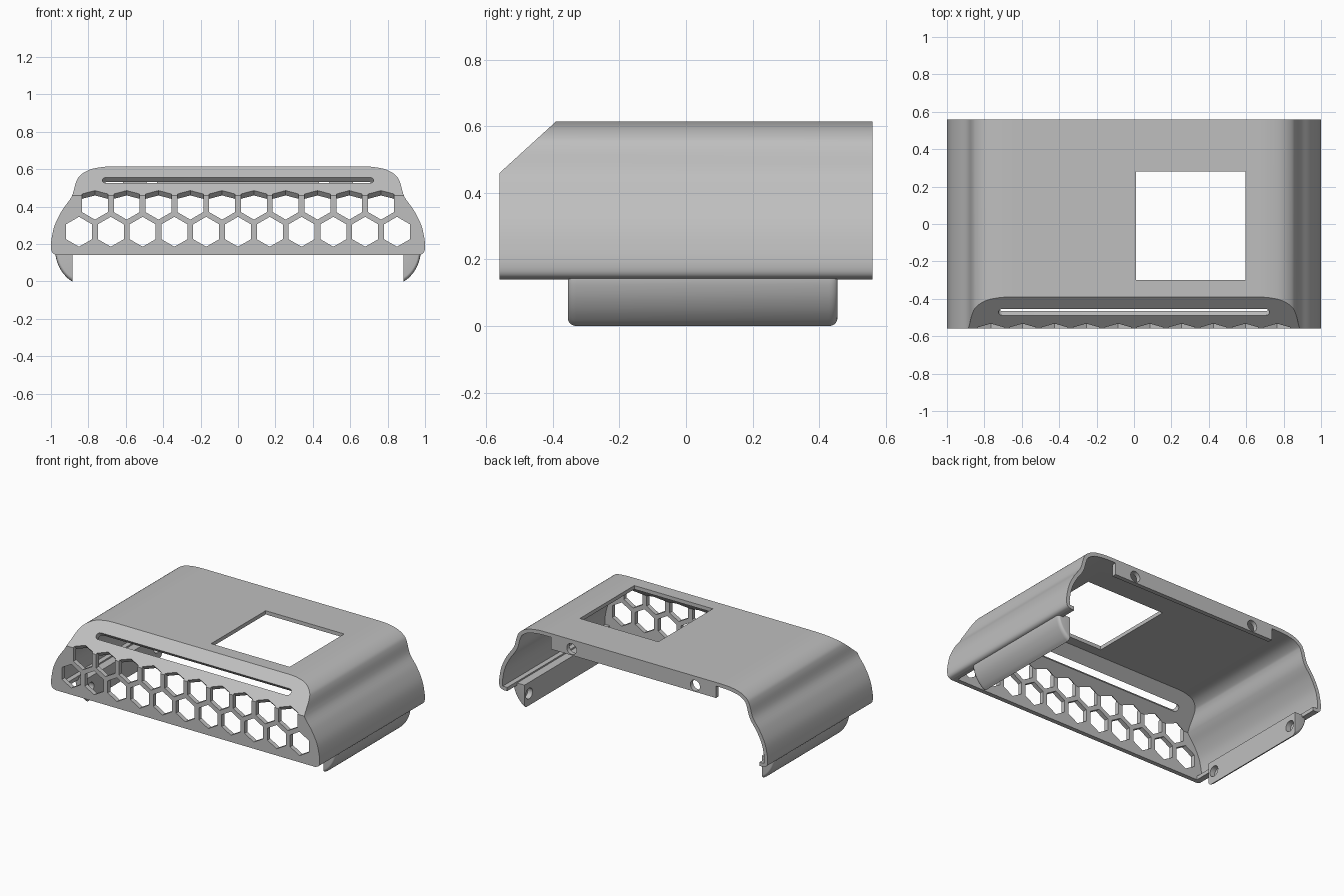
import bpy, bmesh, math
from mathutils import Vector, Matrix

if "Cube" in bpy.data.objects:
    bpy.data.objects.remove(bpy.data.objects["Cube"])

grey = bpy.data.materials.new("plain grey")
grey.diffuse_color = (0.52, 0.52, 0.52, 1)
grey.use_nodes = True
grey.node_tree.nodes["Principled BSDF"].inputs["Base Color"].default_value = grey.diffuse_color
SLOPE = math.atan2(0.155, 0.17)
OUT = Vector((0, -math.sin(SLOPE), math.cos(SLOPE)))   # outward normal of sloped front


def loft(bm, rings):
    """Closed solid through rings of equal point count."""
    loops = [[bm.verts.new(p) for p in r] for r in rings]
    n = len(loops[0])
    faces = [bm.faces.new(loops[0]), bm.faces.new(loops[-1])]
    for a, b in zip(loops, loops[1:]):
        for i in range(n):
            j = (i + 1) % n
            faces.append(bm.faces.new((a[i], a[j], b[j], b[i])))
    bmesh.ops.recalc_face_normals(bm, faces=faces)


def box(bm, lo, hi):
    ring = lambda z: [(lo[0], lo[1], z), (hi[0], lo[1], z), (hi[0], hi[1], z), (lo[0], hi[1], z)]
    loft(bm, [ring(lo[2]), ring(hi[2])])


def cylinder(bm, a, b, r, n=32):
    a, b = Vector(a), Vector(b)
    q = (b - a).to_track_quat('Z', 'Y')
    circ = [q @ Vector((r * math.cos(2 * math.pi * i / n), r * math.sin(2 * math.pi * i / n), 0)) for i in range(n)]
    loft(bm, [[a + c for c in circ], [b + c for c in circ]])


def slice_front(bm, point):
    """Cut off everything outside the sloped front plane and close the cut."""
    r = bmesh.ops.bisect_plane(bm, geom=bm.verts[:] + bm.edges[:] + bm.faces[:],
                               plane_co=point, plane_no=OUT, clear_outer=True)
    edges = [e for e in r['geom_cut'] if isinstance(e, bmesh.types.BMEdge)]
    bmesh.ops.holes_fill(bm, edges=edges, sides=0)
    bmesh.ops.recalc_face_normals(bm, faces=bm.faces[:])


def make(name, bm):
    me = bpy.data.meshes.new(name)
    bm.to_mesh(me)
    bm.free()
    ob = bpy.data.objects.new(name, me)
    bpy.context.collection.objects.link(ob)
    me.materials.append(grey)
    return ob


def activate(ob):
    bpy.ops.object.select_all(action='DESELECT')
    ob.select_set(True)
    bpy.context.view_layer.objects.active = ob


def cut(ob, bm):
    cutter = make("cutter", bm)
    cutter.hide_render = True
    m = ob.modifiers.new("cut", 'BOOLEAN')
    m.operation, m.solver, m.object = 'DIFFERENCE', 'EXACT', cutter
    activate(ob)
    bpy.ops.object.modifier_apply(modifier=m.name)
    bpy.data.objects.remove(cutter)


def smooth(ob):
    activate(ob)
    bpy.ops.object.shade_smooth_by_angle(angle=math.radians(30))


def spline(pts, steps=5):
    p = [Vector(q) for q in pts]
    p = [2 * p[0] - p[1]] + p + [2 * p[-1] - p[-2]]
    out = []
    for i in range(1, len(p) - 2):
        a, b, c, d = p[i - 1:i + 3]
        for k in range(steps):
            t = k / steps
            out.append(0.5 * (2 * b + (c - a) * t + (2 * a - 5 * b + 4 * c - d) * t * t
                              + (3 * b - a - 3 * c + d) * t ** 3))
    return out + [p[-2]]


# cross-section of the shell, right half from bottom to top
side = spline([(0.965, 0.14), (0.99, 0.15), (1, 0.175), (0.998, 0.22), (0.98, 0.3), (0.94, 0.38),
               (0.89, 0.452), (0.866, 0.53), (0.843, 0.567), (0.79, 0.598), (0.716, 0.612), (0.65, 0.615)])
inner = [Vector(p) for p in ((0.94, 0.1), (0.94, 0.165), (0.973, 0.165))]
for i, p in enumerate(side):
    if p.y > 0.19:
        t = side[min(i + 1, len(side) - 1)] - side[i - 1]
        t.normalize()
        inner.append(p + Vector((-t.y, t.x)) * 0.025)
inner[-1].y = 0.59


def ring(half, y):
    return [(p.x, y, p.y) for p in half] + [(-p.x, y, p.y) for p in reversed(half)]


# shell: outer body minus the cavity, open at back and bottom
bm = bmesh.new()
loft(bm, [ring(side, -0.56), ring(side, 0.56)])
slice_front(bm, (0, -0.56, 0.46))
shell = make("shell", bm)
bm = bmesh.new()
loft(bm, [ring(inner, -0.53), ring(inner, 0.8)])
slice_front(bm, Vector((0, -0.56, 0.46)) - OUT * 0.035)
cut(shell, bm)

# openings: honeycomb, top window, slanted slot
bm = bmesh.new()
hexa = [(0.08 * math.sin(i * math.pi / 3), 0.08 * math.cos(i * math.pi / 3)) for i in range(6)]
for i in range(11):
    x = -0.85 + 0.17 * i
    loft(bm, [[(x + h, y, 0.265 + v) for h, v in hexa] for y in (-0.62, -0.49)])
for i in range(10):   # upper row leans square to the sloped face at its top
    x = -0.765 + 0.17 * i
    loft(bm, [[(x + h, y, 0.41 + v - (1.1 * (y + 0.537) if v > 0 else 0)) for h, v in hexa]
              for y in (-0.62, -0.49)])
box(bm, (0.01, -0.30, 0.5), (0.595, 0.28, 0.8))
frame = Matrix.Translation((0, -0.472, 0.541)) @ Matrix.Rotation(SLOPE, 4, 'X')
slot = []
for s in (1, -1):
    for k in range(9):
        a = -math.pi / 2 + math.pi * k / 8
        slot.append((s * (0.702 + 0.023 * math.cos(a)), s * 0.023 * math.sin(a)))
loft(bm, [[frame @ Vector((u, v, w)) for u, v in slot] for w in (-0.055, 0.05)])
cut(shell, bm)
smooth(shell)

# back lip with two fixing holes
bm = bmesh.new()
box(bm, (-0.615, 0.53, 0.51), (0.615, 0.56, 0.592))
lip = make("back_lip", bm)
bm = bmesh.new()
for x in (-0.46, 0.46):
    cylinder(bm, (x, 0.5, 0.552), (x, 0.6, 0.552), 0.036)
cut(lip, bm)
smooth(lip)

# rounded side feet with recessed round holes on the inner face
foot = spline([(0.887, 0), (0.91, 0.016), (0.938, 0.047), (0.96, 0.085), (0.973, 0.125), (0.976, 0.155)], 4)
foot.append(Vector((0.885, 0.155)))
foot.append(Vector((0.885, 0.0)))
ends = []
for k in range(6):
    a = math.pi / 2 * k / 5
    ends.append((0.025 * (1 - math.sin(a)), 1 - 0.15 * (1 - math.cos(a))))
ends = [(0.455 - 0.025 + 0.025 * math.cos(math.pi / 2 * k / 5), 1 - 0.15 * (1 - math.sin(math.pi / 2 * k / 5)))
        for k in range(6)]
stations = ends + [(0.1 - y, s) for y, s in reversed(ends)]
for sx, name in ((1, "right_foot"), (-1, "left_foot")):
    bm = bmesh.new()
    loft(bm, [[(sx * (0.885 + (p.x - 0.885) * s), y, 0.155 + (p.y - 0.155) * s) for p in foot]
              for y, s in stations])
    ob = make(name, bm)
    bm = bmesh.new()
    for y in (-0.305, 0.405):
        cylinder(bm, (sx * 0.86, y, 0.08), (sx * 0.92, y, 0.08), 0.036)
    cut(ob, bm)
    smooth(ob)
